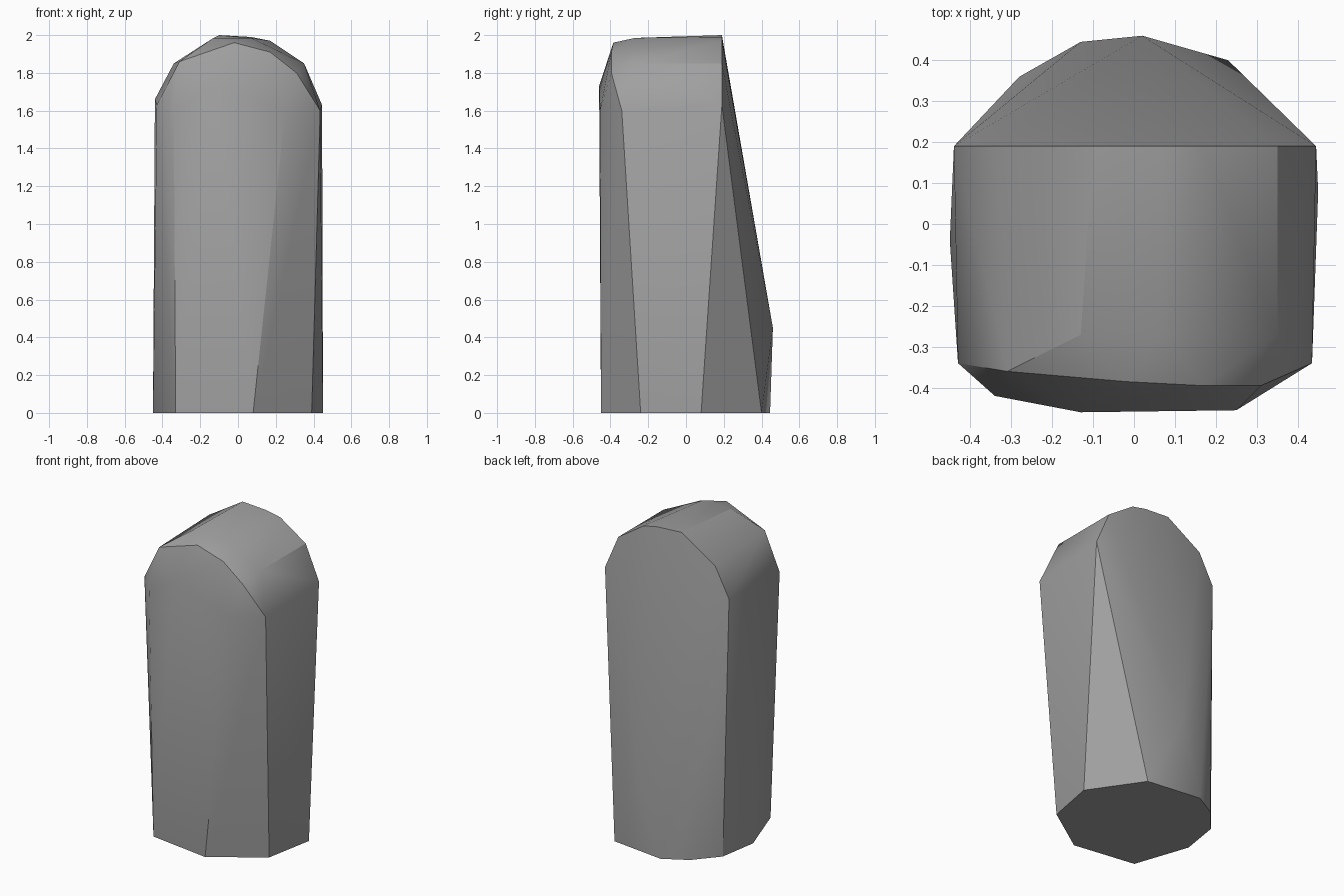
import bpy
import bmesh
import math

cube = bpy.data.objects.get("Cube")
if cube:
    bpy.data.objects.remove(cube, do_unlink=True)

# Stone colour
stone = bpy.data.materials.new("grey_stone")
stone.use_nodes = True
GREY = (0.35, 0.35, 0.35, 1)
stone.diffuse_color = GREY
stone.node_tree.nodes["Principled BSDF"].inputs["Base Color"].default_value = GREY


def at_height(outline, z):
    return [(x, y, z) for x, y in outline]


def at_depth(outline, y):
    return [(x, y, z) for x, z in outline]


# Uneven footprint on the ground
base = at_height([(0.08, -0.45), (0.39, -0.24), (0.45, 0.08), (0.23, 0.4),
                  (-0.13, 0.445), (-0.28, 0.36), (-0.41, 0.21),
                  (-0.45, -0.04), (-0.33, -0.39)], 0)

# Rounded arch at the back, where the sloping rear face begins
back_arch = at_depth([(-0.44, 1.66), (-0.34, 1.85), (-0.1, 2.0), (0.07, 1.99),
                      (0.17, 1.97), (0.35, 1.85), (0.445, 1.63)], 0.19)

# Crown just behind the front bevel
crown = at_depth([(-0.13, 1.985), (0.07, 1.985), (0.35, 1.85)], -0.27)

# Chipped front rim, bulging front face and swollen heel at the rear
front_rim = [(-0.43, -0.34, 1.63), (-0.31, -0.36, 1.86), (-0.02, -0.385, 1.96),
             (0.17, -0.395, 1.91), (0.31, -0.395, 1.8), (0.435, -0.34, 1.6)]
front_face = [(-0.34, -0.42, 1.6), (-0.13, -0.46, 1.73), (0.25, -0.455, 1.6)]
heel = [(0.02, 0.46, 0.45)]

# Wrap the outlines in one faceted stone
bm = bmesh.new()
for point in base + back_arch + crown + front_rim + front_face + heel:
    bm.verts.new(point)
hull = bmesh.ops.convex_hull(bm, input=bm.verts)
loose = [v for v in bm.verts if not v.link_faces]
bmesh.ops.delete(bm, geom=loose, context="VERTS")
bmesh.ops.dissolve_limit(bm, angle_limit=math.radians(1),
                         verts=bm.verts, edges=bm.edges)
bmesh.ops.recalc_face_normals(bm, faces=bm.faces)

mesh = bpy.data.meshes.new("standing_stone")
bm.to_mesh(mesh)
bm.free()
mesh.materials.append(stone)
standing_stone = bpy.data.objects.new("standing_stone", mesh)
bpy.context.collection.objects.link(standing_stone)

# Soft shading with crisp ridges
bpy.ops.object.select_all(action="DESELECT")
standing_stone.select_set(True)
bpy.context.view_layer.objects.active = standing_stone
bpy.ops.object.shade_smooth_by_angle(angle=math.radians(30))
